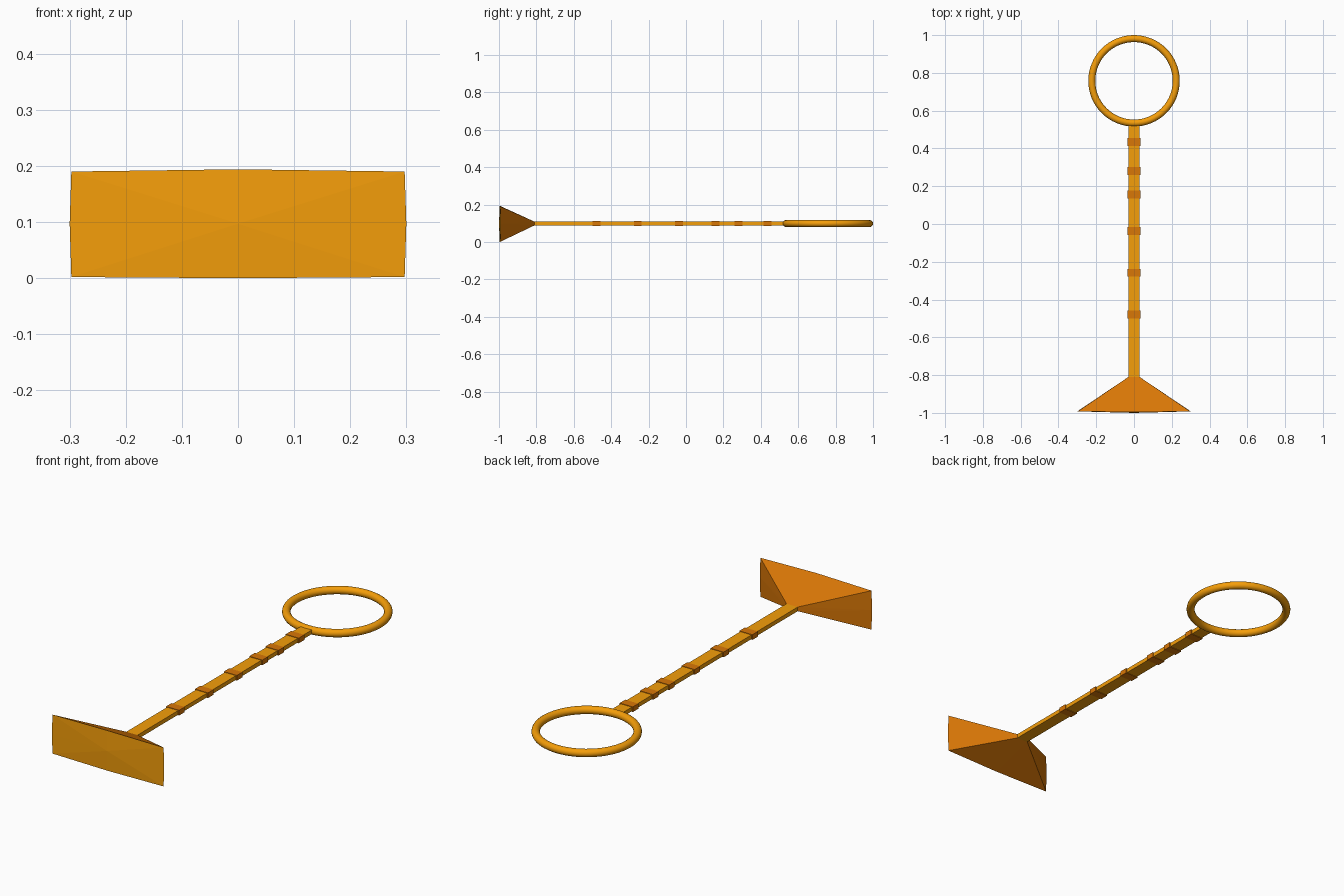
import bpy, bmesh
from mathutils import Matrix

if "Cube" in bpy.data.objects:
    bpy.data.objects.remove(bpy.data.objects["Cube"])

ZC = 0.099  # height of the tool's long axis


def material(name, rgb):
    m = bpy.data.materials.new(name)
    m.diffuse_color = (*rgb, 1)
    m.use_nodes = True
    m.node_tree.nodes["Principled BSDF"].inputs["Base Color"].default_value = m.diffuse_color
    return m


amber = material("amber", (0.913, 0.342, 0.003))
orange = material("orange", (0.694, 0.184, 0.002))


def finish(name, bm, mats):
    bmesh.ops.recalc_face_normals(bm, faces=bm.faces)
    mesh = bpy.data.meshes.new(name)
    bm.to_mesh(mesh)
    bm.free()
    for m in mats:
        mesh.materials.append(m)
    ob = bpy.data.objects.new(name, mesh)
    bpy.context.collection.objects.link(ob)
    return ob


def box(name, y0, y1, width, height, mat):
    bm = bmesh.new()
    bmesh.ops.create_cube(bm, size=1, matrix=Matrix.Translation((0, (y0 + y1) / 2, ZC))
                          @ Matrix.Diagonal((width, y1 - y0, height, 1)))
    return finish(name, bm, [mat])


# Handle ring
bpy.ops.mesh.primitive_torus_add(location=(0, 0.758, ZC), major_radius=0.2235,
                                 minor_radius=0.0185, major_segments=64, minor_segments=16)
ring = bpy.context.object
ring.name = "handle_ring"
ring.data.materials.append(amber)
bpy.ops.object.shade_smooth_by_angle()

# Flat shaft
box("shaft", -0.82, 0.532, 0.06, 0.02, amber)

# Raised bands along the shaft
for i, y in enumerate((0.435, 0.28, 0.157, -0.037, -0.258, -0.478)):
    box(f"shaft_band_{i + 1}", y - 0.021, y + 0.021, 0.07, 0.025, orange)

# Flared head: small collar widening to a slightly pillowed striking face
bm = bmesh.new()
collar = [bm.verts.new((x * 0.03, -0.81, ZC + z * 0.01))
          for x, z in ((-1, -1), (1, -1), (1, 1), (-1, 1))]
rim_points = ((-0.297, 0.002), (0, 0), (0.297, 0.002), (0.3, 0.097),
              (0.297, 0.19), (0, 0.194), (-0.297, 0.19), (-0.3, 0.097))
rim = [bm.verts.new((x, -0.996 if x == 0 else -0.992, z)) for x, z in rim_points]
centre = bm.verts.new((0, -1, 0.097))
for k in range(4):
    a, mid, b = rim[2 * k], rim[2 * k + 1], rim[(2 * k + 2) % 8]
    c, d = collar[k], collar[(k + 1) % 4]
    for tri in ((c, a, mid), (c, mid, d), (d, mid, b)):
        bm.faces.new(tri).material_index = 0
for k in range(8):
    bm.faces.new((rim[k], rim[(k + 1) % 8], centre)).material_index = 1
bm.faces.new(collar).material_index = 0
finish("flared_head", bm, [orange, amber])
